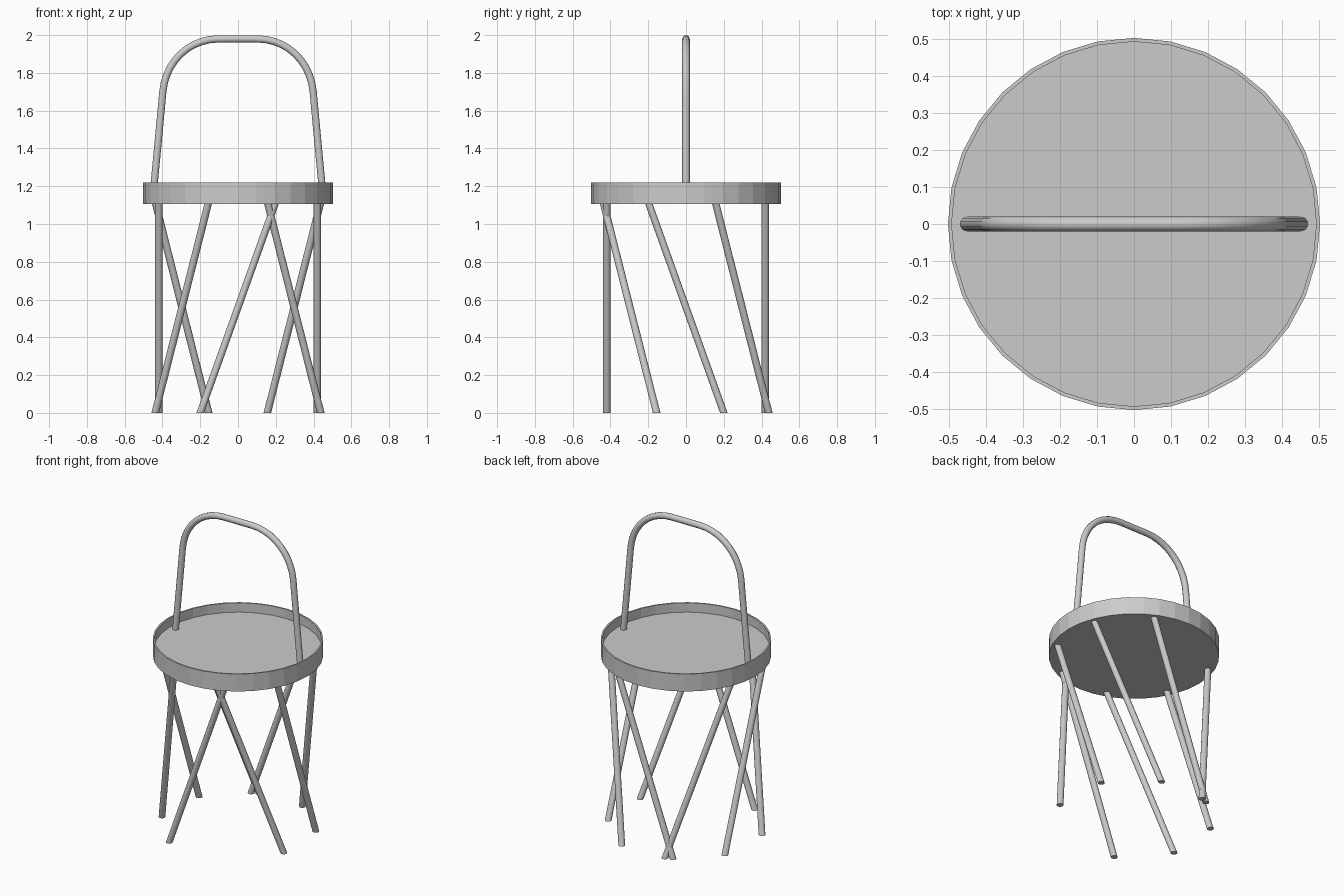
import bpy, bmesh
from math import sin, cos, radians, pi

if "Cube" in bpy.data.objects:
    bpy.data.objects.remove(bpy.data.objects["Cube"])

TUBE_R = 0.02
RING_R = 0.465      # radius of the circle the leg ends sit on
HALF_TWIST = 25.5   # each leg spans this many degrees either side of its middle
TRAY_BOTTOM, TRAY_FLOOR, TRAY_TOP = 1.107, 1.16, 1.22


def mesh_object(name, bm):
    bmesh.ops.recalc_face_normals(bm, faces=bm.faces)
    me = bpy.data.meshes.new(name)
    bm.to_mesh(me)
    bm.free()
    ob = bpy.data.objects.new(name, me)
    bpy.context.collection.objects.link(ob)
    return ob


def smooth(ob):
    bpy.ops.object.select_all(action='DESELECT')
    ob.select_set(True)
    bpy.context.view_layer.objects.active = ob
    bpy.ops.object.shade_smooth_by_angle(angle=radians(40))


# Tray: 32-sided dish with a thin raised rim
def make_tray(sides=32):
    bm = bmesh.new()
    profile = [(0.502, TRAY_BOTTOM), (0.502, TRAY_TOP), (0.492, TRAY_TOP), (0.492, TRAY_FLOOR)]
    rings = [[bm.verts.new((r * cos(2 * pi * i / sides), r * sin(2 * pi * i / sides), z))
              for i in range(sides)] for r, z in profile]
    for a, b in zip(rings, rings[1:]):
        for i in range(sides):
            j = (i + 1) % sides
            bm.faces.new((a[i], a[j], b[j], b[i]))
    bm.faces.new(rings[0])
    bm.faces.new(rings[-1])
    return mesh_object("tray", bm)


# Leg: slanted rod with level ends
def make_leg(name, top_angle, foot_angle):
    bm = bmesh.new()
    bmesh.ops.create_cone(bm, cap_ends=True, segments=16, radius1=TUBE_R, radius2=TUBE_R, depth=1)
    for v in bm.verts:
        is_top = v.co.z > 0
        a = radians(top_angle if is_top else foot_angle)
        v.co.x += RING_R * cos(a)
        v.co.y += RING_R * sin(a)
        v.co.z = TRAY_BOTTOM + 0.01 if is_top else 0
    smooth(mesh_object(name, bm))


# Handle: bent tube rising from both sides of the tray floor
def make_handle():
    cu = bpy.data.curves.new("handle_path", 'CURVE')
    cu.dimensions = '3D'
    cu.bevel_depth = TUBE_R
    cu.bevel_resolution = 3
    cu.resolution_u = 10
    cu.use_fill_caps = True
    # (x, z) of point, handle towards the foot, handle towards the middle
    half = [((0.45, 1.15), (0.45, 1.14), (0.435, 1.30)),
            ((0.398, 1.70), (0.412, 1.55), (0.384, 1.855)),
            ((0.10, 1.98), (0.265, 1.98), (0.05, 1.98))]
    full = half + [tuple((-x, z) for x, z in (p, r, l)) for p, l, r in reversed(half)]
    sp = cu.splines.new('BEZIER')
    sp.bezier_points.add(len(full) - 1)
    for bp, (p, l, r) in zip(sp.bezier_points, full):
        bp.handle_left_type = bp.handle_right_type = 'FREE'
        bp.co = (p[0], 0, p[1])
        bp.handle_left = (l[0], 0, l[1])
        bp.handle_right = (r[0], 0, r[1])
    ob = bpy.data.objects.new("handle", cu)
    bpy.context.collection.objects.link(ob)
    bpy.ops.object.select_all(action='DESELECT')
    ob.select_set(True)
    bpy.context.view_layer.objects.active = ob
    bpy.ops.object.convert(target='MESH')
    smooth(bpy.context.view_layer.objects.active)


make_tray()
make_handle()

# Legs: middle angle and slant direction (right half one way, left half the other)
legs = {"right": (0, 1), "back_right": (45, 1), "back": (90, 1), "back_left": (135, -1),
        "left": (180, -1), "front_left": (225, -1), "front": (270, -1), "front_right": (315, 1)}
for side, (mid, turn) in legs.items():
    make_leg(side + "_leg", mid - turn * HALF_TWIST, mid + turn * HALF_TWIST)
